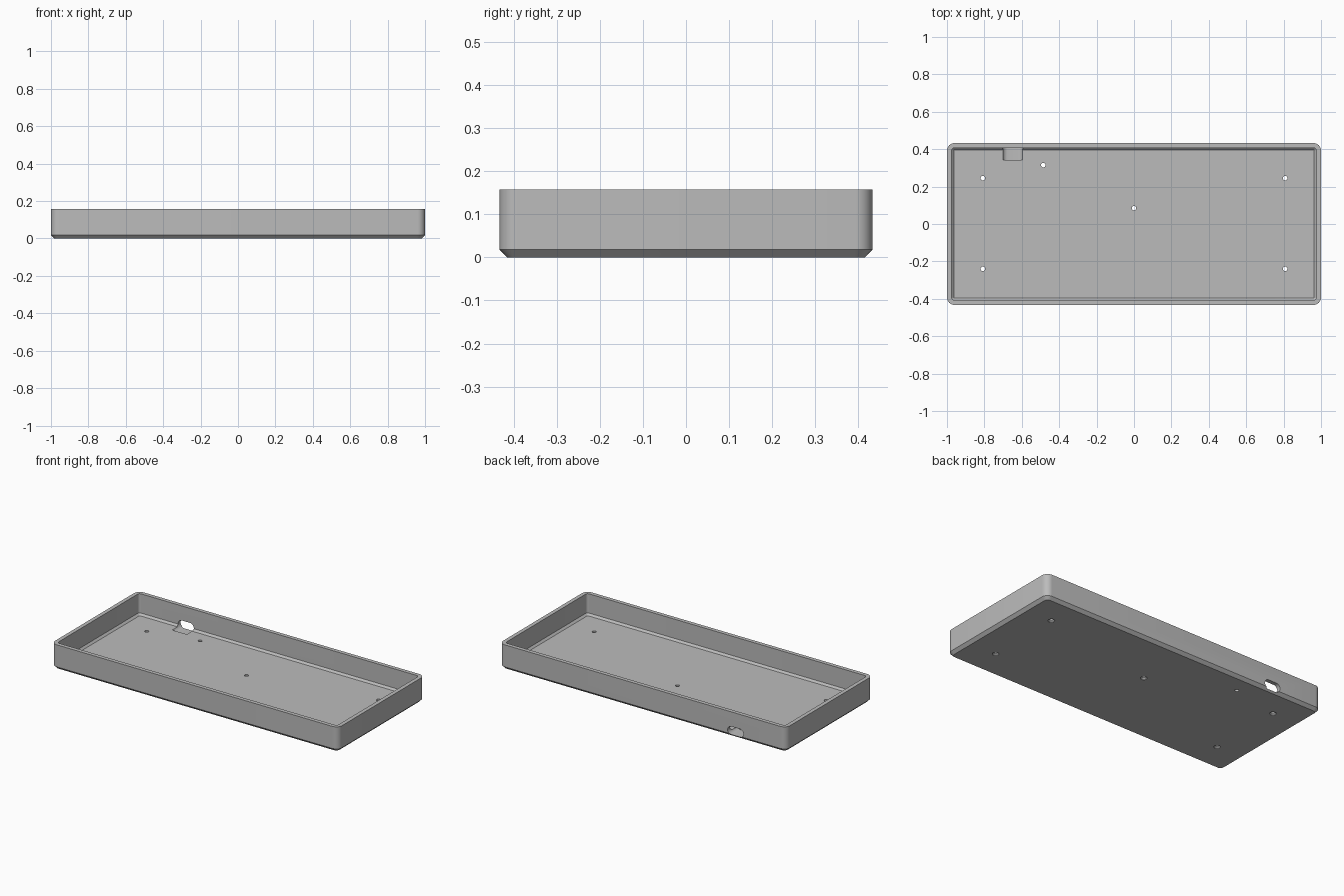
import bpy, bmesh, math
from mathutils import Matrix, Vector

cube = bpy.data.objects.get("Cube")
if cube:
    bpy.data.objects.remove(cube, do_unlink=True)

HALF_X, HALF_Y, HEIGHT = 1.0, 0.4325, 0.157
RADIUS, WALL, FLOOR = 0.04, 0.025, 0.024
CHAMFER, INNER_CHAMFER = 0.018, 0.012

grey = bpy.data.materials.new("plain grey")
grey.use_nodes = True
colour = (0.5, 0.5, 0.5, 1)
grey.diffuse_color = colour
grey.node_tree.nodes["Principled BSDF"].inputs["Base Color"].default_value = colour


def rounded_rect(half_a, half_b, radius, steps=8):
    """Counter-clockwise outline of a rectangle with rounded corners."""
    points = []
    for quarter, (sa, sb) in enumerate([(1, 1), (-1, 1), (-1, -1), (1, -1)]):
        for i in range(steps + 1):
            t = (quarter + i / steps) * math.pi / 2
            points.append((sa * (half_a - radius) + radius * math.cos(t),
                           sb * (half_b - radius) + radius * math.sin(t)))
    return points


def loft(name, rings):
    """Closed solid through a list of rings, capped at both ends."""
    bm = bmesh.new()
    loops = [[bm.verts.new(p) for p in ring] for ring in rings]
    for low, high in zip(loops, loops[1:]):
        for i in range(len(low)):
            j = (i + 1) % len(low)
            bm.faces.new((low[i], low[j], high[j], high[i]))
    bm.faces.new(loops[0][::-1])
    bm.faces.new(loops[-1])
    bmesh.ops.recalc_face_normals(bm, faces=bm.faces)
    mesh = bpy.data.meshes.new(name)
    bm.to_mesh(mesh)
    bm.free()
    mesh.materials.append(grey)
    obj = bpy.data.objects.new(name, mesh)
    bpy.context.collection.objects.link(obj)
    return obj


def tray_ring(inset, z):
    r = max(RADIUS - inset, 0.004)
    return [(x, y, z) for x, y in rounded_rect(HALF_X - inset, HALF_Y - inset, r)]


def hole_ring(x, y, z, radius, sides=24):
    return [(x + radius * math.cos(i * math.tau / sides),
             y + radius * math.sin(i * math.tau / sides), z) for i in range(sides)]


# Open tray: chamfered base, straight walls, chamfer where walls meet the floor
tray = loft("tray", [
    tray_ring(CHAMFER, 0),
    tray_ring(0, CHAMFER),
    tray_ring(0, HEIGHT),
    tray_ring(WALL, HEIGHT),
    tray_ring(WALL, FLOOR + INNER_CHAMFER),
    tray_ring(WALL + INNER_CHAMFER, FLOOR),
])

cutters = []

# Countersunk screw holes through the floor
screws = [(sx * 0.808, y) for sx in (-1, 1) for y in (0.245, -0.24)] + [(0, 0.085)]
for x, y in screws:
    cutters.append(loft("screw_hole_cutter", [
        hole_ring(x, y, -0.01, 0.019),
        hole_ring(x, y, 0.003, 0.019),
        hole_ring(x, y, 0.010, 0.012),
        hole_ring(x, y, 0.050, 0.012),
    ]))

# Plain button hole
cutters.append(loft("button_hole_cutter", [
    hole_ring(-0.485, 0.315, z, 0.012) for z in (-0.01, 0.05)]))

# Rounded cable slot through the back wall, grooving the floor behind it
slot = rounded_rect(0.055, 0.0275, 0.0274)
cutters.append(loft("cable_slot_cutter", [
    [(-0.648 + a, y, 0.038 + b) for a, b in slot] for y in (0.343, 0.5)]))

bpy.context.view_layer.objects.active = tray
tray.select_set(True)
for cutter in cutters:
    cutter.hide_render = True
    mod = tray.modifiers.new("cut", "BOOLEAN")
    mod.operation = "DIFFERENCE"
    mod.solver = "EXACT"
    mod.object = cutter
    bpy.ops.object.modifier_apply(modifier=mod.name)
    bpy.data.objects.remove(cutter, do_unlink=True)

bpy.ops.object.shade_smooth_by_angle(angle=math.radians(30))
